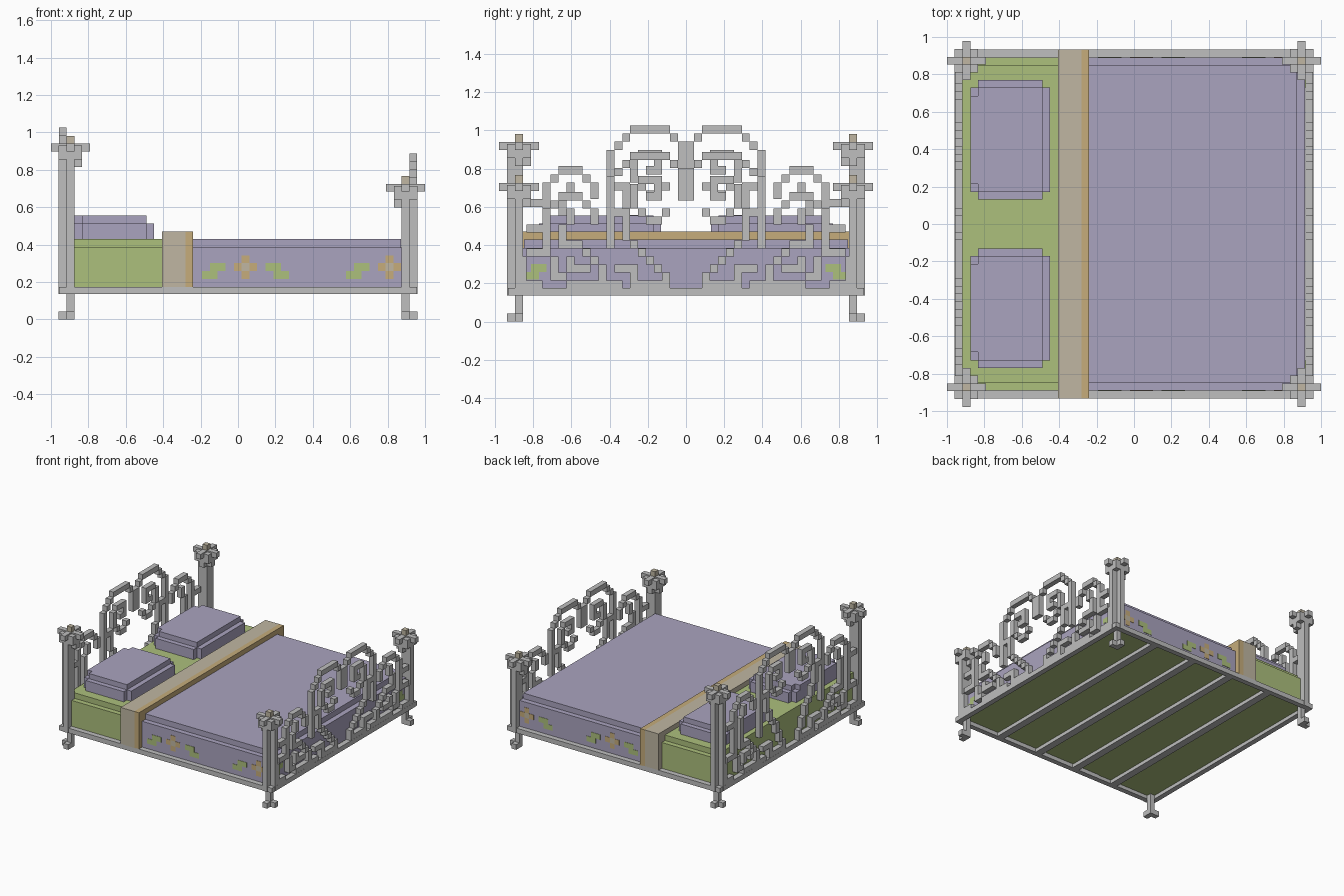
import bpy, bmesh

if "Cube" in bpy.data.objects:
    bpy.data.objects.remove(bpy.data.objects["Cube"])

U = 1 / 24  # edge of one block


def material(name, *srgb):
    color = [c ** 2.2 for c in srgb] + [1]
    m = bpy.data.materials.new(name)
    m.use_nodes = True
    m.diffuse_color = color
    m.node_tree.nodes["Principled BSDF"].inputs["Base Color"].default_value = color
    return m


METAL = material("grey metal", .74, .74, .74)
LILAC = material("lilac cloth", .66, .635, .74)
GREEN = material("green sheet", .67, .745, .485)
BEIGE = material("beige band", .745, .71, .63)
GOLD = material("gold trim", .77, .67, .48)


def build(name, mat, boxes):
    # Join boxes given as (x0, x1, y0, y1, z0, z1) into one object
    bm = bmesh.new()
    for x0, x1, y0, y1, z0, z1 in boxes:
        for v in bmesh.ops.create_cube(bm, size=1)["verts"]:
            v.co.x = x1 if v.co.x > 0 else x0
            v.co.y = y1 if v.co.y > 0 else y0
            v.co.z = z1 if v.co.z > 0 else z0
    mesh = bpy.data.meshes.new(name)
    bm.to_mesh(mesh)
    bm.free()
    mesh.materials.append(mat)
    bpy.context.collection.objects.link(bpy.data.objects.new(name, mesh))


def mirror_y(boxes):
    return boxes + [(a, b, -d, -c, e, f) for a, b, c, d, e, f in boxes]


# Frame rails and slats
rails = mirror_y([(-.958, .958, .89, .932, .136, .175)])
rails += [(s * .938 - .021, s * .938 + .021, -.89, .89, .136, .175) for s in (-1, 1)]
build("frame_rails", METAL, rails)
build("slats", METAL, [(x - .03, x + .03, -.89, .89, .136, .174)
                       for x in (-.55, -.18, .18, .55)])


# Corner posts with feet and flower-shaped caps
def post(name, sx, sy, cap):
    cx, cy = sx * .896, sy * .873

    def block(i, j, ri, rj, z0, z1):
        x, y = cx + sx * i * U, cy + sy * j * U
        return (x - (ri + .5) * U, x + (ri + .5) * U,
                y - (rj + .5) * U, y + (rj + .5) * U, z0, z1)

    parts = [block(0, 0, 0, 0, 0, cap)]
    for i, j in ((1, 0), (0, 1)):
        parts.append(block(i, j, 0, 0, 0, U))                  # foot toes
        parts.append(block(i, j, 0, 0, .136, cap))             # outer ribs
        parts.append(block(0, 0, i, j, cap - 3 * U, cap))      # bud
        parts.append(block(0, 0, 2 * i, 2 * j, cap - U, cap))  # petals
    parts.append(block(0, 0, 1, 1, cap - 2 * U, cap - U / 4))
    build(name, METAL, parts)
    build(name + "_tip", BEIGE, [block(0, 0, 0, 0, cap, cap + U)])


for sx, end, cap in ((-1, "head", .94), (1, "foot", .725)):
    for sy, side in ((-1, "front"), (1, "back")):
        post(f"{end}_{side}_post", sx, sy, cap)

# Scroll strokes of one half, as (column from the middle, row from the top)
STROKES = [
    [(0, 5), (0, 2), (2, 0), (6, 0), (9, 3), (9, 11)],                  # big arch
    [(4, 5), (3, 5), (3, 3), (5, 3), (6, 4), (6, 6), (7, 7), (9, 7)],   # its curl
    [(6, 6), (4, 8), (3, 8), (2, 7)],
    [(7, 7), (7, 10), (2, 15), (2, 16), (6, 16), (6, 14), (8, 14)],     # middle sweep
    [(11, 8), (11, 7), (13, 5), (15, 5), (17, 7), (17, 12), (16, 13), (16, 15)],
    [(14, 7), (14, 8), (15, 9), (15, 11), (13, 11), (10, 14), (10, 16), (8, 16)],
    [(17, 9), (19, 9)],                                                 # post ties
    [(17, 12), (19, 12), (20, 14), (20, 16), (18, 16)],
    [(11, 16), (14, 16), (15, 15), (14, 13), (12, 14)],                 # low curl
]


def scroll_board(name, x, top, extra):
    # Extra rows lengthen the upright bars below the arches
    cells = set()
    for stroke in STROKES:
        path = [(c, r + extra if r > 10 else r) for c, r in stroke]
        for (c0, r0), (c1, r1) in zip(path, path[1:]):
            n = max(abs(c1 - c0), abs(r1 - r0))
            for i in range(n + 1):
                cells.add((round(c0 + (c1 - c0) * i / n),
                           round(r0 + (r1 - r0) * i / n)))
    h = (top - .172) / (17 + extra)
    build(name, METAL, mirror_y([
        (x - U / 2, x + U / 2, c * U, (c + 1) * U, top - (r + 1) * h, top - r * h)
        for c, r in sorted(cells)]))


scroll_board("footboard_scrolls", .9375, .887, 0)
scroll_board("headboard_scrolls", -.9375, 1.027, 3)

# Mattress and blanket, each with a stepped top edge
build("mattress", GREEN, [(-.917, -.405, -.89, .89, .165, .385),
                          (-.917, -.405, -.848, .848, .385, .43),
                          (-.405, .91, -.885, .885, .165, .18)])
build("blanket", LILAC, [(-.24, .915, -.89, .89, .175, .385),
                         (-.24, .872, -.848, .848, .385, .43)])
build("blanket_fold", BEIGE, [(-.405, -.282, -.932, .932, .172, .47)])
build("blanket_fold_trim", GOLD, [(-.282, -.24, -.932, .932, .172, .47)])

# Pillows with notched corners
for s, side in ((-1, "front"), (1, "back")):
    y = s * .45
    build(f"{side}_pillow", LILAC, [
        (-.875, -.45, y - .28, y + .28, .43, .513),
        (-.833, -.49, y - .32, y + .32, .43, .513),
        (-.875, -.49, y - .235, y + .235, .513, .555),
        (-.833, -.49, y - .28, y + .28, .513, .555)])


# Flowers and leaves as thin plates on the blanket sides
def plate(x, z, w, h):
    return (x - w / 2, x + w / 2, .885, .893, z - h / 2, z + h / 2)


petals, hearts, leaves = [], [], []
for x in (.04, .81):
    for i, j in ((-1, 0), (1, 0), (0, -1), (0, 1)):
        petals.append(plate(x + i * U, .28 + j * U, U, U))
    hearts.append(plate(x, .28, U, U))
for x, lean in ((-.13, 1), (.21, -1), (.64, 1)):
    leaves.append(plate(x + lean * U / 2, .28, 2 * U, U))
    leaves.append(plate(x - lean * U / 2, .28 - U, 2 * U, U))
build("flower_petals", GOLD, mirror_y(petals))
build("flower_hearts", BEIGE, mirror_y(hearts))
build("leaves", GREEN, mirror_y(leaves))
build("end_leaves", GREEN, mirror_y([(.91, .9165, .73, .81, .26, .3),
                                     (.91, .9165, .77, .85, .22, .26)]))
